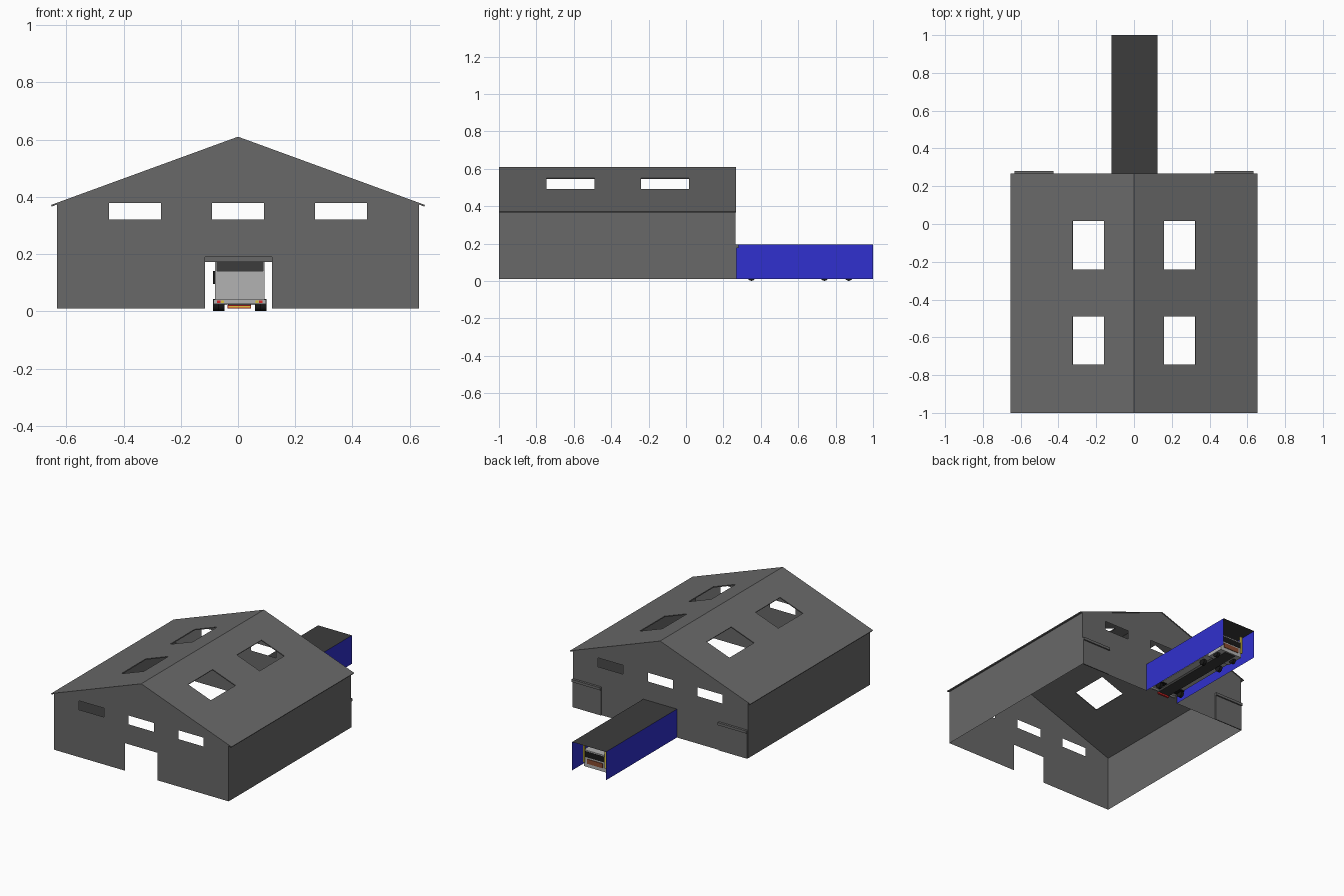
import bpy, bmesh, math
from mathutils import Vector

if "Cube" in bpy.data.objects:
    bpy.data.objects.remove(bpy.data.objects["Cube"])

def material(name, rgb):
    m = bpy.data.materials.new(name)
    m.diffuse_color = (*rgb, 1)
    m.use_nodes = True
    m.node_tree.nodes["Principled BSDF"].inputs["Base Color"].default_value = m.diffuse_color
    return m

GREY = material("wall_grey", (0.14, 0.14, 0.14))
DARK = material("dark_grey", (0.045, 0.045, 0.045))
BLACK = material("black", (0.01, 0.01, 0.01))
BLUE = material("blue", (0.03, 0.03, 0.62))
LIGHT = material("light_grey", (0.45, 0.45, 0.45))
RED = material("red", (0.7, 0.02, 0.02))
YELLOW = material("yellow", (0.7, 0.55, 0.05))
BROWN = material("brown", (0.25, 0.07, 0.03))

def finish(bm, name, mat):
    me = bpy.data.meshes.new(name)
    bm.to_mesh(me)
    bm.free()
    ob = bpy.data.objects.new(name, me)
    bpy.context.collection.objects.link(ob)
    me.materials.append(mat)
    return ob

def sheet(name, outline, holes, place, normal, mat=GREY):
    """Flat panel with holes; place maps 2D points into space."""
    bm = bmesh.new()
    edges = []
    for loop in [outline] + holes:
        vs = [bm.verts.new(place(*p)) for p in loop]
        edges += [bm.edges.new((vs[i - 1], vs[i])) for i in range(len(vs))]
    n = Vector(normal).normalized()
    bmesh.ops.triangle_fill(bm, edges=edges, normal=n)
    bm.normal_update()
    for f in bm.faces:
        if f.normal.dot(n) < 0:
            f.normal_flip()
    return finish(bm, name, mat)

def rect(x0, x1, y0, y1):
    return [(x0, y0), (x1, y0), (x1, y1), (x0, y1)]

def box(name, x, y, z, mat):
    bm = bmesh.new()
    bmesh.ops.create_cube(bm, size=1)
    for v in bm.verts:
        v.co = [(r[0] + r[1]) / 2 + c * (r[1] - r[0]) for r, c in zip((x, y, z), v.co)]
    return finish(bm, name, mat)

def wheel(name, x, y, r, w):
    bm = bmesh.new()
    bmesh.ops.create_cone(bm, cap_ends=True, segments=16, radius1=r, radius2=r, depth=w)
    ob = finish(bm, name, BLACK)
    ob.rotation_euler[1] = math.pi / 2
    ob.location = (x, y, r + 0.001)

BASE, FRONT, BACK, HW = 0.01, -1.0, 0.265, 0.633
def roof_z(x):
    return 0.61 - 0.365 * abs(x)

# gable walls with windows and door openings
windows = [rect(c - 0.091, c + 0.091, 0.32, 0.378) for c in (-0.36, 0, 0.36)]
def notch(a, b, h=0.19):
    return [(a, BASE), (a, h), (b, h), (b, BASE)]
top = [(HW, roof_z(HW)), (0, 0.61), (-HW, roof_z(HW))]
front_outline = [(-HW, BASE)] + notch(-0.116, 0.118) + [(HW, BASE)] + top
back_outline = ([(-HW, BASE), (-0.625, BASE)] + notch(-0.624, -0.43) + notch(-0.116, 0.118)
                + notch(0.43, 0.624) + [(HW, BASE)] + top)
back_outline.pop(1)
sheet("front_wall", front_outline, windows, lambda x, z: (x, FRONT, z), (0, -1, 0))
sheet("back_wall", back_outline, windows, lambda x, z: (x, BACK, z), (0, 1, 0))

# side walls and roof slopes with skylights
skylights = [rect(0.16, 0.325, a, a + 0.255) for a in (-0.745, -0.24)]
for s, side in ((-1, "left"), (1, "right")):
    sheet(side + "_wall", rect(FRONT, BACK, BASE, roof_z(HW)), [],
          lambda y, z: (s * HW, y, z), (s, 0, 0))
    roof = sheet(side + "_roof", rect(0, 0.653, FRONT, BACK + 0.003), skylights,
                 lambda x, y: (s * x, y, roof_z(x)), (s * 0.365, 0, 1))
    thick = roof.modifiers.new("thickness", "SOLIDIFY")
    thick.thickness = 0.006
    thick.offset = -1
    # closed roller doors on the back wall
    a, b = sorted((s * 0.425, s * 0.632))
    box(side + "_roller_door", (a, b), (BACK, BACK + 0.006), (BASE, 0.185), GREY)
    box(side + "_door_header", (a, b), (BACK, BACK + 0.015), (0.178, 0.195), GREY)

# raised middle door
for i in range(3):
    box("raised_door_slat", (-0.117, 0.118), (BACK - 0.012 + i * 0.003, BACK),
        (0.173 + i * 0.007, 0.18 + i * 0.007), GREY)

# tunnel behind the hall
TX0, TX1, TT = -0.12, 0.124, 0.196
for x, nm, s in ((TX0, "left", -1), (TX1, "right", 1)):
    sheet("tunnel_%s_side" % nm, rect(BACK, 1, BASE, TT), [],
          lambda y, z: (x, y, z), (s, 0, 0), BLUE)
sheet("tunnel_roof", rect(TX0, TX1, BACK, 1), [], lambda x, y: (x, y, TT), (0, 0, 1), DARK)

# truck body: open box with tailgate
X0, X1, Y0, Y1, C = -0.08, 0.093, 0.29, 0.8, 0.006
box("truck_floor", (X0, X1), (Y0, Y1), (0.035, 0.043), LIGHT)
box("truck_left_side", (X0, X0 + 0.006), (Y0, Y1), (0.043, 0.175), LIGHT)
box("truck_right_side", (X1 - 0.006, X1), (Y0, Y1), (0.043, 0.175), LIGHT)
box("truck_headboard", (X0, X1), (Y1 - 0.006, Y1), (0.043, 0.175), DARK)
box("truck_tailgate", (X0 + 0.006, X1 - 0.006), (Y0, Y0 + 0.006), (0.043, 0.14), LIGHT)
box("truck_chassis", (-0.035, 0.045), (Y0, 0.92), (0.02, 0.035), DARK)
box("rear_bumper", (X0 - 0.005, X1 + 0.005), (Y0 - 0.01, Y0), (0.026, 0.042), LIGHT)
box("rear_marker", (-0.036, 0.046), (Y0 - 0.012, Y0), (0.01, 0.022), RED)
box("rear_marker_stripe", (-0.034, 0.044), (Y0 - 0.014, Y0 - 0.012), (0.013, 0.018), YELLOW)
box("mirror", (X0 - 0.008, X0), (0.86, 0.875), (0.095, 0.14), BLACK)

# cab
box("cab", (X0 + 0.005, X1 - 0.005), (0.81, 0.93), (0.022, 0.13), LIGHT)
box("cab_windscreen", (X0 + 0.012, X1 - 0.012), (0.93, 0.932), (0.085, 0.122), BLACK)
box("cab_grille", (X0 + 0.03, X1 - 0.03), (0.93, 0.934), (0.045, 0.075), BROWN)

for s in (-1, 1):
    # lights, posts and wheels
    cx = C + s * 0.073
    box("tail_light", (cx - 0.006, cx + 0.006), (Y0 - 0.013, Y0 - 0.01), (0.029, 0.038), RED)
    cx = C + s * 0.06
    box("indicator", (cx - 0.005, cx + 0.005), (Y0 - 0.013, Y0 - 0.01), (0.029, 0.038), YELLOW)
    cx = C + s * 0.078
    box("front_post", (cx - 0.006, cx + 0.006), (0.925, 0.937), (0.05, 0.165), YELLOW)
    for y in (0.35, 0.74, 0.87):
        wheel("wheel", C + s * (0.083 if y == 0.35 else 0.063), y, 0.021, 0.02)
    box("mudguard", tuple(sorted((C + s * 0.05, C + s * 0.09))), (0.32, 0.38), (0.03, 0.036), BLACK)
